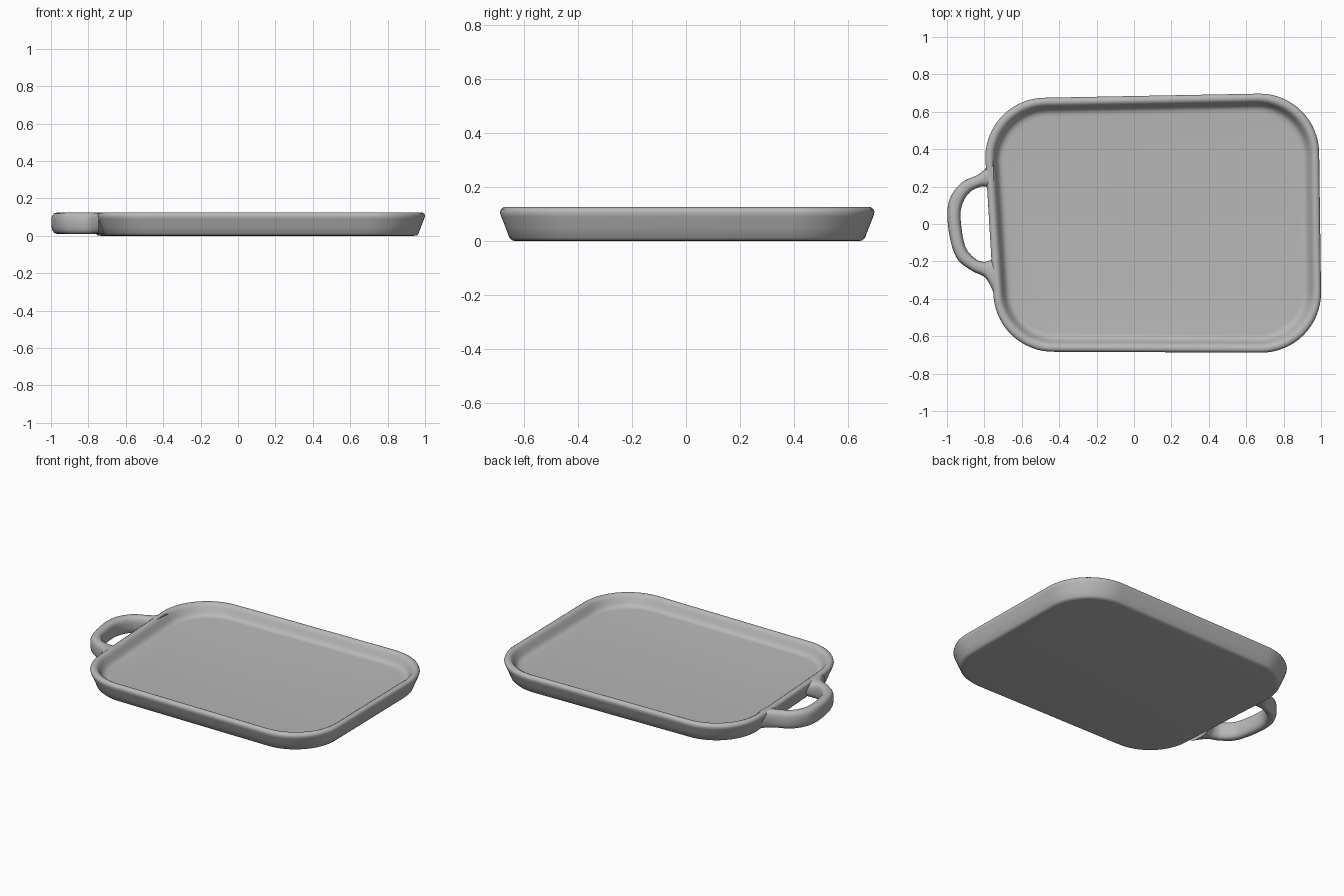
import bpy, bmesh, math
from mathutils import Vector

if "Cube" in bpy.data.objects:
    bpy.data.objects.remove(bpy.data.objects["Cube"])

# Single glazed grey material
grey = bpy.data.materials.new("grey_glaze")
grey.use_nodes = True
colour = (0.48, 0.48, 0.48, 1)
grey.diffuse_color = colour
grey.node_tree.nodes["Principled BSDF"].inputs["Base Color"].default_value = colour


def loft(name, rings):
    """Skin closed rings of points, cap both ends, shade smooth."""
    bm = bmesh.new()
    loops = [[bm.verts.new(p) for p in ring] for ring in rings]
    n = len(loops[0])
    for a, b in zip(loops, loops[1:]):
        for i in range(n):
            j = (i + 1) % n
            bm.faces.new((a[i], a[j], b[j], b[i]))
    bm.faces.new(list(reversed(loops[0])))
    bm.faces.new(loops[-1])
    bmesh.ops.recalc_face_normals(bm, faces=bm.faces)
    mesh = bpy.data.meshes.new(name)
    bm.to_mesh(mesh)
    bm.free()
    mesh.materials.append(grey)
    obj = bpy.data.objects.new(name, mesh)
    bpy.context.collection.objects.link(obj)
    bpy.ops.object.select_all(action='DESELECT')
    obj.select_set(True)
    bpy.context.view_layer.objects.active = obj
    bpy.ops.object.shade_smooth_by_angle(angle=math.radians(45))
    return obj


def catmull(pts, steps):
    """Smooth curve through the points."""
    p = [Vector(q) for q in pts]
    p = [2 * p[0] - p[1]] + p + [2 * p[-1] - p[-2]]
    out = []
    for i in range(1, len(p) - 2):
        a, b, c, d = p[i - 1:i + 3]
        for s in range(steps):
            t = s / steps
            out.append(0.5 * (2 * b + (c - a) * t + (2 * a - 5 * b + 4 * c - d) * t * t
                              + (3 * b - a - 3 * c + d) * t ** 3))
    return out + [p[-2]]


# Tray: slightly uneven rounded rectangle, corner x, y and inward signs
CORNERS = [(0.99, 0.697, 1, 1), (-0.795, 0.675, -1, 1),
           (-0.752, -0.683, -1, -1), (1.0, -0.688, 1, -1)]


def outline(inset, z, segments=16):
    r = 0.32 - 0.75 * inset
    ring = []
    for k, (x, y, sx, sy) in enumerate(CORNERS):
        cx, cy = x - sx * (inset + r), y - sy * (inset + r)
        for i in range(segments + 1):
            a = math.pi / 2 * (k + i / segments)
            ring.append((cx + r * math.cos(a), cy + r * math.sin(a), z))
    return ring


# Wall profile from the underside, over the rim, down to the floor: inset, height
PROFILE = [(0.06, 0), (0.045, 0.002), (0.035, 0.012), (0.021, 0.05), (0.005, 0.09),
           (0, 0.106), (0.004, 0.118), (0.014, 0.125), (0.028, 0.125), (0.039, 0.119),
           (0.048, 0.105), (0.06, 0.08), (0.07, 0.065), (0.083, 0.057), (0.1, 0.055)]
loft("tray", [outline(d, z) for d, z in PROFILE])

# Handle: rounded section swept between an outer and an inner edge, flared into the rim
OUTER = [(-0.75, 0.37), (-0.79, 0.305), (-0.835, 0.265), (-0.92, 0.225), (-0.98, 0.15),
         (-1.0, 0.06), (-0.985, -0.08), (-0.945, -0.19), (-0.87, -0.25),
         (-0.80, -0.285), (-0.77, -0.33), (-0.745, -0.385)]
INNER = [(-0.75, 0.18), (-0.785, 0.195), (-0.82, 0.198), (-0.875, 0.17), (-0.91, 0.12),
         (-0.926, 0.05), (-0.913, -0.07), (-0.89, -0.14), (-0.84, -0.19),
         (-0.80, -0.2), (-0.77, -0.19), (-0.745, -0.175)]
rings = []
for o, i in zip(catmull(OUTER, 6), catmull(INNER, 6)):
    mid, half = (o + i) / 2, (o - i) / 2
    ring = []
    for k in range(24):
        a = 2 * math.pi * k / 24
        c, s = math.cos(a), math.sin(a)
        u = math.copysign(abs(c) ** 0.75, c)
        v = math.copysign(abs(s) ** 0.75, s)
        # the underside is a little narrower than the top
        p = mid + half * u * (0.95 + 0.05 * v)
        ring.append((p.x, p.y, 0.067 + 0.057 * v))
    rings.append(ring)
loft("handle", rings)
